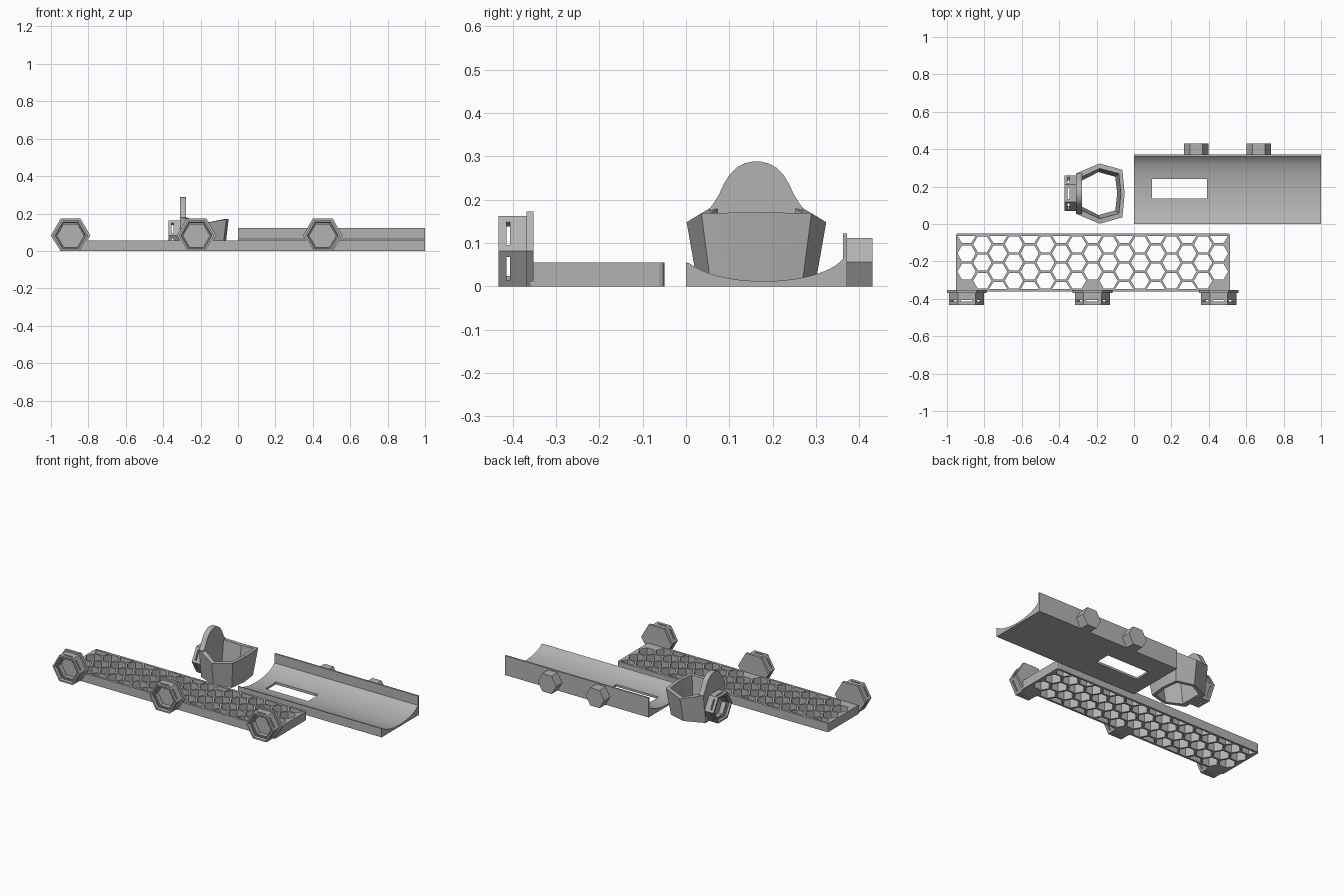
import bpy, bmesh, math
from mathutils import Matrix, Vector

if "Cube" in bpy.data.objects:
    bpy.data.objects.remove(bpy.data.objects["Cube"])

grey = bpy.data.materials.new("grey plastic")
grey.diffuse_color = (0.45, 0.45, 0.45, 1)
grey.use_nodes = True
grey.node_tree.nodes["Principled BSDF"].inputs["Base Color"].default_value = grey.diffuse_color


def finish(name, bm, loc=(0, 0, 0), rot=0):
    bmesh.ops.recalc_face_normals(bm, faces=bm.faces)
    me = bpy.data.meshes.new(name)
    bm.to_mesh(me)
    bm.free()
    me.materials.append(grey)
    ob = bpy.data.objects.new(name, me)
    bpy.context.collection.objects.link(ob)
    ob.location, ob.rotation_euler.z = loc, rot
    return ob


def smooth(ob):
    bpy.ops.object.select_all(action='DESELECT')
    ob.select_set(True)
    bpy.context.view_layer.objects.active = ob
    bpy.ops.object.shade_smooth_by_angle(angle=math.radians(28))


def loft(rings, cap=True, loop=False):
    bm = bmesh.new()
    vs = [[bm.verts.new(p) for p in r] for r in rings]
    pairs = list(zip(vs, vs[1:])) + ([(vs[-1], vs[0])] if loop else [])
    for a, b in pairs:
        for i in range(len(a)):
            j = (i + 1) % len(a)
            bm.faces.new((a[i], a[j], b[j], b[i]))
    if cap and not loop:
        bm.faces.new(vs[0])
        bm.faces.new(vs[-1])
    return bm


def extrude_x(profile, x0, x1):
    return loft([[(x, y, z) for y, z in profile] for x in (x0, x1)])


def cut(ob, cutter):
    m = ob.modifiers.new("cut", 'BOOLEAN')
    m.operation, m.object, m.solver = 'DIFFERENCE', cutter, 'EXACT'
    cutter.hide_render = True
    cutter.hide_viewport = True


def box(bm, size, mat):
    bmesh.ops.create_cube(bm, size=1, matrix=mat @ Matrix.Diagonal((*size, 1)))


def hex_ring(r, d, zc):
    return [(r * math.cos(i * math.pi / 3), d,
             max(-zc, r * math.sin(i * math.pi / 3))) for i in range(6)]


# Honeycomb plate: a filled outline with hexagon holes, half holes at the long edges
PITCH, YC, SOCKET_X = 0.0843, -0.206, (-0.895, -0.222, 0.453)
ROW = PITCH / 1.5 * math.sqrt(3)
X0, X1, Y0, Y1, C = -0.953, 0.513, -0.36, -0.05, 0.012
polys = [[(X0, Y0), (X1, Y0), (X1, Y1 - C), (X1 - C * .3, Y1 - C * .3), (X1 - C, Y1),
          (X0 + C, Y1), (X0 + C * .3, Y1 - C * .3), (X0, Y1 - C)]]
for col in range(17):
    cx = SOCKET_X[0] + col * PITCH
    for k in ((-1.5, -.5, .5, 1.5) if col % 2 == 0 else (-1, 0, 1)):
        if k == -1.5 and col % 8 == 0:
            continue  # solid behind each socket
        angles = range(180, 361, 60) if k == 1.5 else range(0, 181, 60) if k == -1.5 else range(0, 360, 60)
        polys.append([(cx + .049 * math.cos(math.radians(a)),
                       min(-.063, max(-.347, YC + k * ROW + .049 * math.sin(math.radians(a)))))
                      for a in angles])
cu = bpy.data.curves.new("honeycomb_outline", 'CURVE')
cu.dimensions, cu.fill_mode, cu.extrude = '2D', 'BOTH', 0.0275
for p in polys:
    s = cu.splines.new('POLY')
    s.points.add(len(p) - 1)
    s.use_cyclic_u = True
    for pt, (x, y) in zip(s.points, p):
        pt.co = (x, y, 0, 1)
tmp = bpy.data.objects.new("honeycomb_outline", cu)
bpy.context.collection.objects.link(tmp)
me = bpy.data.meshes.new_from_object(tmp.evaluated_get(bpy.context.evaluated_depsgraph_get()))
bpy.data.objects.remove(tmp)
bm = bmesh.new()
bm.from_mesh(me)
bmesh.ops.remove_doubles(bm, verts=bm.verts, dist=1e-5)
for f in bm.faces:
    f.material_index = 0
    f.smooth = False
finish("honeycomb_plate", bm, (0, 0, 0.0275))

# Hexagonal sockets: stepped hex lathe with a slot through every side wall
ZC = 0.0815


def socket(name, loc, rot, flange):
    prof = [(.106, 0), (.106, -.016), (.094, -.016)] if flange else [(.094, 0)]
    prof += [(.094, -.08), (.083, -.08), (.077, -.07), (.07, -.07), (.07, -.025)]
    ob = finish(name, loft([hex_ring(r, d, ZC) for r, d in prof]), loc, rot)
    bm = bmesh.new()
    for i in range(6):
        box(bm, (.04, .009, .062),
            Matrix.Rotation(math.radians(30 + 60 * i), 4, 'Y') @ Matrix.Translation((.08, -.058, 0)))
    cut(ob, finish(name + "_slot_cutter", bm, loc, rot))


for i, x in enumerate(SOCKET_X):
    socket(f"plate_socket_{i + 1}", (x, -.352, ZC), 0, True)
socket("cup_socket", (-.292, .1645, ZC), -math.pi / 2, False)

# Curved trough with a tall back wall and a rectangular slot
curve = []
for i in range(25):
    y = .362 - i * (.362 - .008) / 24
    curve.append((y, .012 + .072 * (1 - math.sqrt(1 - ((y - .18) / .19) ** 2))))
trough = finish("trough", extrude_x(
    [(0, 0), (.372, 0), (.372, .122), (.362, .122)] + curve + [(0, .055)], 0, 1))
smooth(trough)
bm = bmesh.new()
box(bm, (.295, .103, .3), Matrix.Translation((.243, .188, .05)))
cut(trough, finish("trough_slot_cutter", bm))

# Solid hex pegs on the back of the trough
for i, x in enumerate((.333, .667)):
    finish(f"trough_peg_{i + 1}",
           loft([hex_ring(.0647, d, .056) for d in (-.005, .06)]), (x, .37, .056))

# Open tapered cup: half outline (x, half width, z) mirrored about its centre line
CY = .1625


def cup_ring(front, half):
    right = [(x, CY - w, z) for x, w, z in half]
    left = [(x, CY + w, z) for x, w, z in reversed(half)]
    return right + [(front[0], CY, front[1])] + left


cup = finish("cup", loft([
    cup_ring((-.07, 0), [(-.309, .085, 0), (-.19, .135, 0), (-.083, .105, 0)]),
    cup_ring((-.05, .171), [(-.309, .108, .18), (-.184, .161, .148), (-.062, .127, .169)]),
    cup_ring((-.07, .171), [(-.278, .09, .18), (-.184, .134, .148), (-.081, .107, .169)]),
    cup_ring((-.09, 0), [(-.278, .07, 0), (-.19, .115, 0), (-.1, .09, 0)])], loop=True))
smooth(cup)

# Bell shaped back plate of the cup
half = [(.085, 0), (.108, .18), (.098, .193), (.086, .213), (.075, .237), (.062, .258),
        (.046, .274), (.027, .284), (.01, .288)]
smooth(finish("cup_back_plate", extrude_x(
    [(CY - w, z) for w, z in half] + [(CY + w, z) for w, z in reversed(half)], -.31, -.277)))
